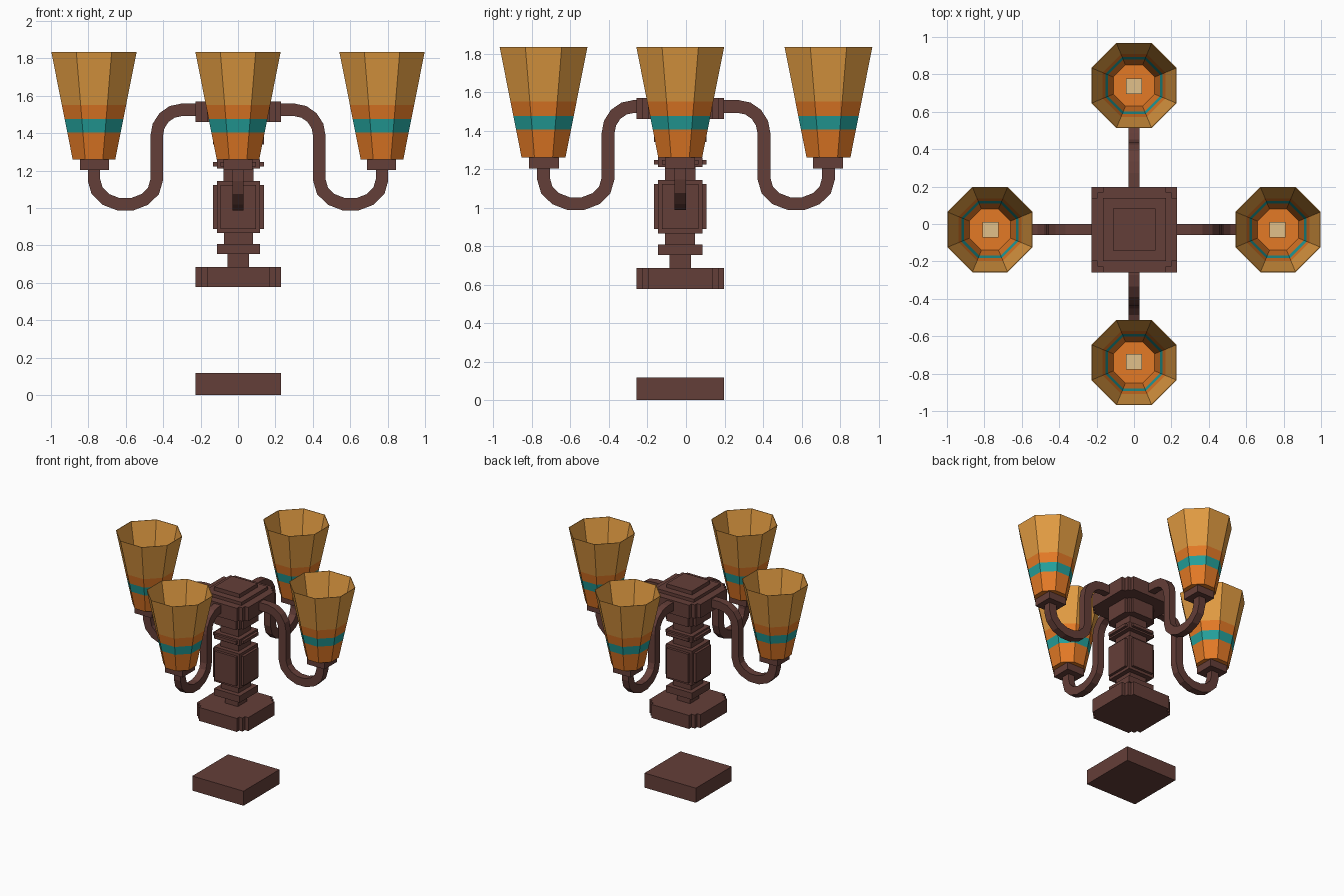
import bpy, bmesh, math
from mathutils import Vector, Matrix

if "Cube" in bpy.data.objects:
    bpy.data.objects.remove(bpy.data.objects["Cube"])


def material(name, rgb):
    lin = [((c / 255 + 0.055) / 1.055) ** 2.4 for c in rgb]
    m = bpy.data.materials.new(name)
    m.diffuse_color = (*lin, 1)
    m.use_nodes = True
    m.node_tree.nodes["Principled BSDF"].inputs["Base Color"].default_value = m.diffuse_color
    return m


BROWN = material("dark_brown", (100, 62, 56))
GOLD = material("golden_glass", (226, 156, 66))
ORANGE = material("orange_glass", (228, 122, 38))
TEAL = material("teal_glass", (36, 160, 155))
CREAM = material("cream_bulb", (225, 192, 138))

CY = -0.03  # the column sits slightly forward


def finish(name, bm, mats):
    bmesh.ops.recalc_face_normals(bm, faces=bm.faces)
    me = bpy.data.meshes.new(name)
    bm.to_mesh(me)
    bm.free()
    for m in mats:
        me.materials.append(m)
    ob = bpy.data.objects.new(name, me)
    bpy.context.collection.objects.link(ob)
    return ob


def add_box(bm, cx, cy, hx, hy, z0, z1):
    mat = Matrix.Translation((cx, cy, (z0 + z1) / 2)) @ Matrix.Diagonal((2 * hx, 2 * hy, z1 - z0, 1))
    bmesh.ops.create_cube(bm, size=1, matrix=mat)


def block(name, parts):
    """Stack of boxes around the column axis: (half x, half y, z0, z1)."""
    bm = bmesh.new()
    for hx, hy, z0, z1 in parts:
        add_box(bm, 0.002, CY, hx, hy, z0, z1)
    return finish(name, bm, [BROWN])


def notched(core, outer, plate, z0, z1, inset=0.0):
    """Square core with a raised plate on each of its four sides."""
    return [(core, core, z0, z1),
            (outer, plate, z0 + inset, z1 - inset),
            (plate, outer, z0 + inset, z1 - inset)]


# Column, bottom to top
block("floor_plate", [(0.228, 0.228, 0, 0.117)])
block("lower_base", notched(0.198, 0.228, 0.168, 0.577, 0.685))
block("lower_neck", [(0.057, 0.057, 0.685, 0.754),
                     (0.115, 0.115, 0.754, 0.807),
                     (0.078, 0.078, 0.807, 0.866)])
block("column_body", notched(0.115, 0.136, 0.095, 0.866, 1.144, 0.022))
block("upper_neck", [(0.08, 0.08, 1.144, 1.21), (0.08, 0.08, 1.26, 1.34)])
block("collar", notched(0.115, 0.136, 0.095, 1.21, 1.26, 0.013))
block("upper_block", notched(0.115, 0.136, 0.095, 1.34, 1.46))
block("hub", notched(0.198, 0.228, 0.168, 1.46, 1.57)
      + [(0.168, 0.168, 1.57, 1.595), (0.113, 0.113, 1.595, 1.625)])


# Arm centre line in (distance, height)
def arm_path():
    pts = [(0.2, 1.525)]
    for i in range(5):
        a = math.pi / 2 * (1 - i / 4)
        pts.append((0.30 + 0.135 * math.cos(a), 1.385 + 0.14 * math.sin(a)))
    for i in range(8):
        a = math.pi * (1 + i / 7)
        pts.append((0.6025 + 0.1675 * math.cos(a), 1.15 + 0.133 * math.sin(a)))
    return pts + [(0.77, 1.21)]


def make_arm(name, place):
    pts = [Vector(p) for p in arm_path()]
    bm = bmesh.new()
    rings = []
    for i, p in enumerate(pts):
        d0 = (p - pts[i - 1]).normalized() if i else None
        d1 = (pts[i + 1] - p).normalized() if i < len(pts) - 1 else d0
        d0 = d0 or d1
        t = (d0 + d1).normalized()
        n = Vector((-t.y, t.x)) * 0.033 / max(t.dot(d1), 0.5)  # mitred joint
        rings.append([bm.verts.new((p.x + s * n.x, w, p.y + s * n.y))
                      for s, w in ((1, .029), (1, -.029), (-1, -.029), (-1, .029))])
    for a, b in zip(rings, rings[1:]):
        for k in range(4):
            bm.faces.new((a[k], a[(k + 1) % 4], b[(k + 1) % 4], b[k]))
    bm.faces.new(rings[0])
    bm.faces.new(rings[-1])
    finish(name, bm, [BROWN]).matrix_world = place


# Eight-sided glass shade with coloured bands
def make_shade(name, place):
    levels = [1.26, 1.405, 1.475, 1.55, 1.834]

    def apothem(z):
        return 0.114 + (z - 1.26) / 0.574 * 0.114
    profile = [(apothem(z) - 0.004, max(z, 1.263)) for z in levels]
    profile += [(apothem(z), z) for z in reversed(levels)]
    bm = bmesh.new()
    rings = []
    for r, z in profile:
        r /= math.cos(math.pi / 8)
        rings.append([bm.verts.new((0.77 + r * math.cos((k + .5) * math.pi / 4),
                                    r * math.sin((k + .5) * math.pi / 4), z)) for k in range(8)])
    for a, b in zip(rings, rings[1:]):
        for k in range(8):
            bm.faces.new((a[k], a[(k + 1) % 8], b[(k + 1) % 8], b[k]))
    bm.faces.new(rings[0])
    bm.faces.new(rings[-1])
    for f in bm.faces:
        z = f.calc_center_median().z
        f.material_index = 0 if z > 1.55 else 2 if 1.405 < z < 1.475 else 1
    finish(name, bm, [GOLD, ORANGE, TEAL]).matrix_world = place


# Four arms, each with a cup, shade and bulb
for side, angle, shift in (("right", 0, CY), ("back", 90, -0.03),
                           ("left", 180, CY), ("front", 270, 0.03)):
    y = shift if side in ("right", "left") else 0.0
    place = Matrix.Translation((0, y, 0)) @ Matrix.Rotation(math.radians(angle), 4, 'Z')
    if y == 0:  # front and back arms sit a little closer in
        place = place @ Matrix.Translation((-0.03, 0, 0))
    make_arm(side + "_arm", place)
    make_shade(side + "_shade", place)
    bm = bmesh.new()
    add_box(bm, 0.767, 0, 0.078, 0.078, 1.203, 1.26)
    finish(side + "_cup", bm, [BROWN]).matrix_world = place
    bm = bmesh.new()
    add_box(bm, 0.767, 0, 0.042, 0.042, 1.255, 1.37)
    finish(side + "_bulb", bm, [CREAM]).matrix_world = place
